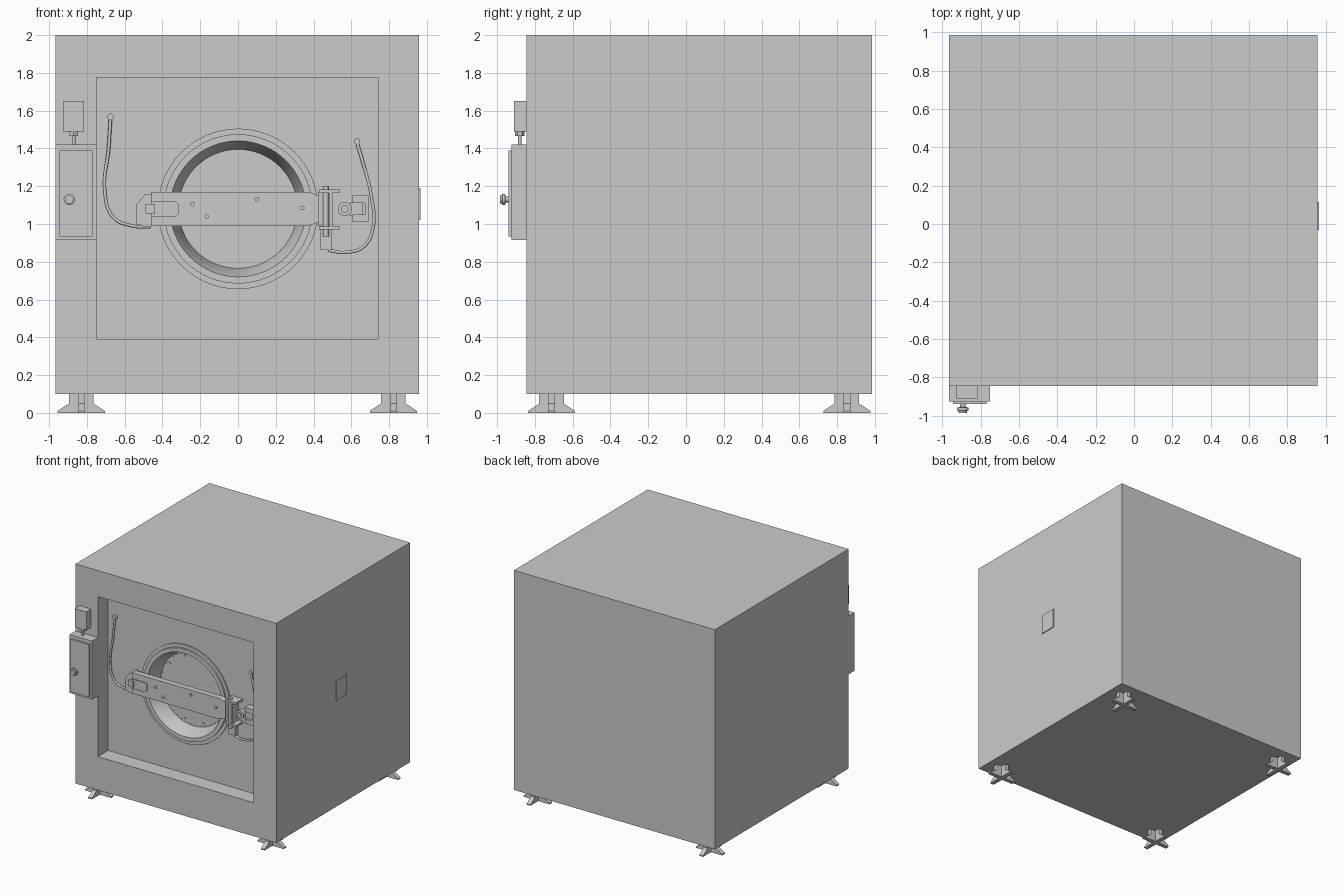
import bpy, bmesh, math
from mathutils import Vector, Matrix

if "Cube" in bpy.data.objects:
    bpy.data.objects.remove(bpy.data.objects["Cube"], do_unlink=True)

grey = bpy.data.materials.new("plain_grey")
grey.use_nodes = True
COL = (0.6, 0.6, 0.6, 1)
grey.diffuse_color = COL
grey.node_tree.nodes["Principled BSDF"].inputs["Base Color"].default_value = COL

PANEL = -0.705   # recessed front panel
FRONT = -0.845   # cabinet front
CZ = 1.08        # door centre height


def finish(name, bm, smooth=False):
    bmesh.ops.recalc_face_normals(bm, faces=bm.faces)
    me = bpy.data.meshes.new(name)
    bm.to_mesh(me)
    bm.free()
    ob = bpy.data.objects.new(name, me)
    bpy.context.collection.objects.link(ob)
    me.materials.append(grey)
    if smooth:
        activate(ob)
        bpy.ops.object.shade_smooth_by_angle(angle=math.radians(35))
    return ob


def activate(ob):
    bpy.ops.object.select_all(action='DESELECT')
    ob.select_set(True)
    bpy.context.view_layer.objects.active = ob


def box(name, x0, x1, y0, y1, z0, z1):
    bm = bmesh.new()
    bmesh.ops.create_cube(bm, size=1)
    for v in bm.verts:
        v.co = Vector(((x0, x1)[v.co.x > 0], (y0, y1)[v.co.y > 0], (z0, z1)[v.co.z > 0]))
    return finish(name, bm)


def prism(name, pts, y0, y1):
    """Extrude an outline in the x-z plane from y0 to y1."""
    bm = bmesh.new()
    face = bm.faces.new([bm.verts.new((x, y0, z)) for x, z in pts])
    ext = bmesh.ops.extrude_face_region(bm, geom=[face])["geom"]
    verts = [g for g in ext if isinstance(g, bmesh.types.BMVert)]
    bmesh.ops.translate(bm, verts=verts, vec=(0, y1 - y0, 0))
    return finish(name, bm)


def rod(name, a, b, r, sides=20, r2=None):
    a, b = Vector(a), Vector(b)
    bm = bmesh.new()
    rot = (b - a).to_track_quat('Z', 'Y').to_matrix().to_4x4()
    bmesh.ops.create_cone(bm, cap_ends=True, segments=sides, radius1=r,
                          radius2=r if r2 is None else r2, depth=(b - a).length,
                          matrix=Matrix.Translation((a + b) / 2) @ rot)
    return finish(name, bm, True)


def lathe(name, profile, cx, cz, sides=64):
    """Spin (radius, y) points about a front-to-back axis."""
    bm = bmesh.new()
    vs = [bm.verts.new((cx + r, y, cz)) for r, y in profile]
    es = [bm.edges.new(p) for p in zip(vs, vs[1:])]
    bmesh.ops.spin(bm, geom=vs + es, cent=(cx, 0, cz), axis=(0, 1, 0),
                   angle=math.tau, steps=sides)
    bmesh.ops.remove_doubles(bm, verts=bm.verts, dist=1e-5)
    return finish(name, bm, True)


def hose(name, pts, r=0.009):
    cu = bpy.data.curves.new(name, 'CURVE')
    cu.dimensions = '3D'
    cu.bevel_depth, cu.bevel_resolution, cu.resolution_u = r, 2, 8
    cu.use_fill_caps = True
    sp = cu.splines.new('BEZIER')
    sp.bezier_points.add(len(pts) - 1)
    for bp, p in zip(sp.bezier_points, pts):
        bp.co = p
        bp.handle_left_type = bp.handle_right_type = 'AUTO'
    cu.materials.append(grey)
    ob = bpy.data.objects.new(name, cu)
    bpy.context.collection.objects.link(ob)


# Cabinet with a square recess and a round door opening
cabinet = box("cabinet", -0.965, 0.958, FRONT, 0.985, 0.1, 2)
cutters = [box("recess_cutter", -0.75, 0.74, -1, PANEL, 0.39, 1.775),
           rod("opening_cutter", (0, -0.8, CZ), (0, -0.58, CZ), 0.37, 64)]
for c in cutters:
    c.hide_render = True
    activate(cabinet)
    mod = cabinet.modifiers.new("cut", 'BOOLEAN')
    mod.operation, mod.solver, mod.object = 'DIFFERENCE', 'EXACT', c
    bpy.ops.object.modifier_apply(modifier=mod.name)
    bpy.data.objects.remove(c, do_unlink=True)
box("side_plate", 0.95, 0.965, -0.03, 0.115, 1.02, 1.19)

# Door ring, tapered throat and door glass
lathe("door_ring", [(0.425, PANEL + 0.01), (0.425, -0.715), (0.395, -0.715), (0.395, -0.73),
                    (0.36, -0.73), (0.315, -0.61), (0.315, -0.59)], 0, CZ)
rod("door_disc", (0, -0.582, CZ), (0, -0.605, CZ), 0.317, 64)
for i in range(10):
    a = math.tau * i / 10
    x, z = 0.285 * math.cos(a), CZ + 0.285 * math.sin(a)
    rod("disc_bolt", (x, -0.6, z), (x, -0.612, z), 0.011, 12)
for i in range(40):
    a = math.tau * (i + 0.5) / 40
    x, z = 0.307 * math.cos(a), CZ + 0.307 * math.sin(a)
    rod("rim_stud", (x, -0.6, z), (x, -0.608, z), 0.004, 6)

# Locking bar across the door
prism("locking_bar", [(-0.46, 0.99), (0.37, 0.99), (0.43, 1.01), (0.43, 1.15),
                      (0.37, 1.17), (-0.46, 1.17)], -0.785, -0.735)
for x, z in [(-0.24, 1.105), (-0.165, 1.04), (0.1, 1.13), (0.34, 1.085)]:
    rod("bar_bolt", (x, -0.78, z), (x, -0.795, z), 0.012, 12)

# Latch bracket at the bar's free end
prism("latch_bracket", [(-0.54, 1.0), (-0.5, 0.985), (-0.46, 0.985), (-0.46, 1.16),
                        (-0.49, 1.16), (-0.54, 1.1)], -0.775, PANEL + 0.01)
prism("latch_tongue", [(-0.46, 1.04), (-0.33, 1.04), (-0.315, 1.055), (-0.315, 1.105),
                       (-0.33, 1.12), (-0.46, 1.12)], -0.795, -0.775)
box("latch_block", -0.49, -0.44, -0.805, -0.76, 1.055, 1.105)

# Hinge, clamp knob and switch
box("hinge_block", 0.425, 0.49, -0.775, PANEL + 0.01, 0.99, 1.17)
for z in (0.97, 1.165):
    box("hinge_lug", 0.43, 0.54, -0.795, PANEL + 0.01, z, z + 0.017)
box("hinge_web", 0.485, 0.5, -0.79, PANEL + 0.01, 0.985, 1.17)
rod("hinge_pin", (0.465, -0.77, 0.935), (0.465, -0.77, 1.2), 0.016)
box("hinge_support", 0.435, 0.495, -0.75, PANEL + 0.01, 0.865, 0.985)
rod("support_bolt", (0.465, -0.74, 0.95), (0.465, -0.765, 0.95), 0.016, 6)
lathe("clamp_knob", [(0.025, PANEL + 0.01), (0.025, -0.75), (0.037, -0.755), (0.037, -0.785),
                     (0.02, -0.785), (0.02, -0.795), (0, -0.795)], 0.565, CZ, 24)
box("switch_arm", 0.59, 0.66, -0.75, PANEL + 0.01, 1.045, 1.115)
for z in (1.01, 1.11):
    box("switch_jaw", 0.605, 0.69, -0.77, PANEL + 0.01, z, z + 0.04)
box("switch_back", 0.672, 0.69, -0.77, PANEL + 0.01, 1.04, 1.12)

# Flexible hoses with ring ends
hose("latch_hose", [(-0.675, -0.72, 1.56), (-0.685, -0.73, 1.4), (-0.705, -0.74, 1.17),
                    (-0.66, -0.745, 1.035), (-0.56, -0.745, 0.99), (-0.46, -0.745, 0.985)])
hose("hinge_hose", [(0.63, -0.72, 1.43), (0.66, -0.73, 1.33), (0.705, -0.74, 1.15),
                    (0.715, -0.74, 0.98), (0.665, -0.74, 0.88), (0.57, -0.74, 0.85),
                    (0.48, -0.735, 0.86)])
for x, z in [(-0.675, 1.568), (0.63, 1.438)]:
    rod("hose_fitting", (x, PANEL + 0.01, z), (x, -0.73, z), 0.017, 16)

# Control box with door, knob and signal box
box("control_box", -0.965, -0.75, -0.925, FRONT, 0.915, 1.42)
box("control_panel", -0.945, -0.77, -0.94, -0.92, 0.935, 1.39)
lathe("control_knob", [(0.015, -0.935), (0.015, -0.955), (0.03, -0.958), (0.03, -0.972),
                       (0.022, -0.975), (0.022, -0.985), (0, -0.985)], -0.893, 1.13, 24)
box("signal_box", -0.925, -0.815, -0.91, FRONT, 1.49, 1.65)
rod("signal_stem", (-0.87, -0.88, 1.41), (-0.87, -0.88, 1.47), 0.009)
rod("signal_collar", (-0.87, -0.88, 1.465), (-0.87, -0.88, 1.495), 0.025, 6)

# Feet made of crossed gusset plates
foot = [(0.125, 0), (0.125, 0.01), (0.065, 0.05), (0.065, 0.1)]
outline = foot + [(-x, z) for x, z in reversed(foot)]
for fx in (-0.83, 0.823):
    for fy in (-0.712, 0.852):
        for turn in (0, math.pi / 2):
            ob = prism("foot_gusset", outline, -0.018, 0.018)
            ob.data.transform(Matrix.Translation((fx, fy, 0)) @ Matrix.Rotation(turn, 4, 'Z'))
